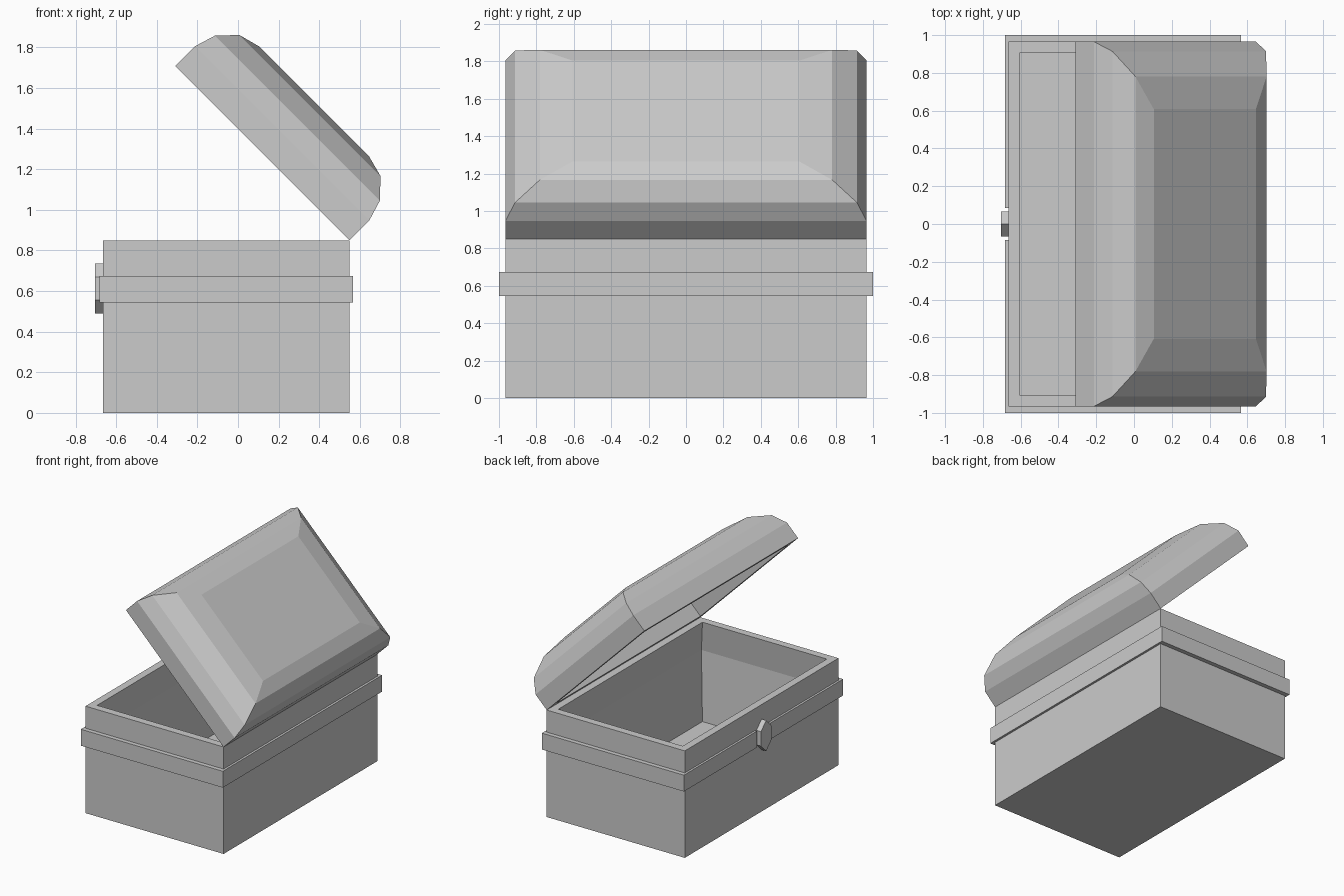
import bpy, bmesh, math

if "Cube" in bpy.data.objects:
    bpy.data.objects.remove(bpy.data.objects["Cube"])


def finish(name, bm):
    bmesh.ops.recalc_face_normals(bm, faces=bm.faces)
    mesh = bpy.data.meshes.new(name)
    bm.to_mesh(mesh)
    bm.free()
    obj = bpy.data.objects.new(name, mesh)
    bpy.context.collection.objects.link(obj)
    return obj


def rect_stack(name, cx, loops):
    """Bridge a chain of rectangles (half x, half y, z) and cap both ends."""
    bm = bmesh.new()
    rings = [[bm.verts.new((cx + sx * hx, sy * hy, z))
              for sx, sy in ((-1, -1), (1, -1), (1, 1), (-1, 1))]
             for hx, hy, z in loops]
    for a, b in zip(rings, rings[1:]):
        for i in range(4):
            j = (i + 1) % 4
            bm.faces.new((a[i], a[j], b[j], b[i]))
    bm.faces.new(rings[0])
    bm.faces.new(rings[-1])
    return finish(name, bm)


def box(name, x0, x1, y0, y1, z0, z1):
    obj = rect_stack(name, 0, [((x1 - x0) / 2, (y1 - y0) / 2, z) for z in (z0, z1)])
    obj.location = ((x0 + x1) / 2, (y0 + y1) / 2, 0)
    return obj


HX, HY, CX, TOP = 0.607, 0.965, -0.058, 0.85
WALL = 0.06

# Hollow chest body, its inner wall slightly recessed behind the band
rect_stack("chest_body", CX, [
    (HX, HY, 0), (HX, HY, TOP),
    (HX - WALL, HY - WALL, TOP),
    (HX - 0.03, HY - 0.03, 0.61),
    (HX - WALL, HY - WALL, 0.06)])

# Raised band around the body, with a gap behind the clasp
Z0, Z1 = 0.545, 0.675
box("band_back", 0.54, 0.567, -1, 1, Z0, Z1)
for s, side in ((-1, "front"), (1, "rear")):
    y0, y1 = sorted((s * 0.955, s * 1.0))
    box("band_side_" + side, -0.655, 0.54, y0, y1, Z0, Z1)
    y0, y1 = sorted((s * 0.085, s * 1.0))
    box("band_clasp_side_" + side, -0.682, -0.655, y0, y1, Z0, Z1)

# Six-sided clasp plate
bm = bmesh.new()
outline = [(0, 0.735), (0.065, 0.67), (0.065, 0.555),
           (0, 0.49), (-0.065, 0.555), (-0.065, 0.67)]
face = bm.faces.new([bm.verts.new((-0.66, y, z)) for y, z in outline])
ext = bmesh.ops.extrude_face_region(bm, geom=[face], use_keep_orig=True)
for v in ext["geom"]:
    if isinstance(v, bmesh.types.BMVert):
        v.co.x = -0.705
finish("clasp", bm)

# Hollow faceted lid, opened 45 degrees about the hinge edge
outer = [(1, 0), (1, 0.138), (0.947, 0.244), (0.81, 0.332), (0.63, 0.361)]
inner = [(0.62, 0.0, 0.30), (0.79, 0.03, 0.275), (0.947, 0.055, 0.215),
         (1, WALL, 0.125), (1, WALL, 0)]
loops = [(HX * s - d, HY * s - d, z) for s, d, z in inner]
loops += [(HX * s, HY * s, z) for s, z in outer]
lid = rect_stack("lid", -HX, loops)
lid.location = (CX + HX, 0, TOP)
lid.rotation_euler = (0, math.radians(45), 0)
